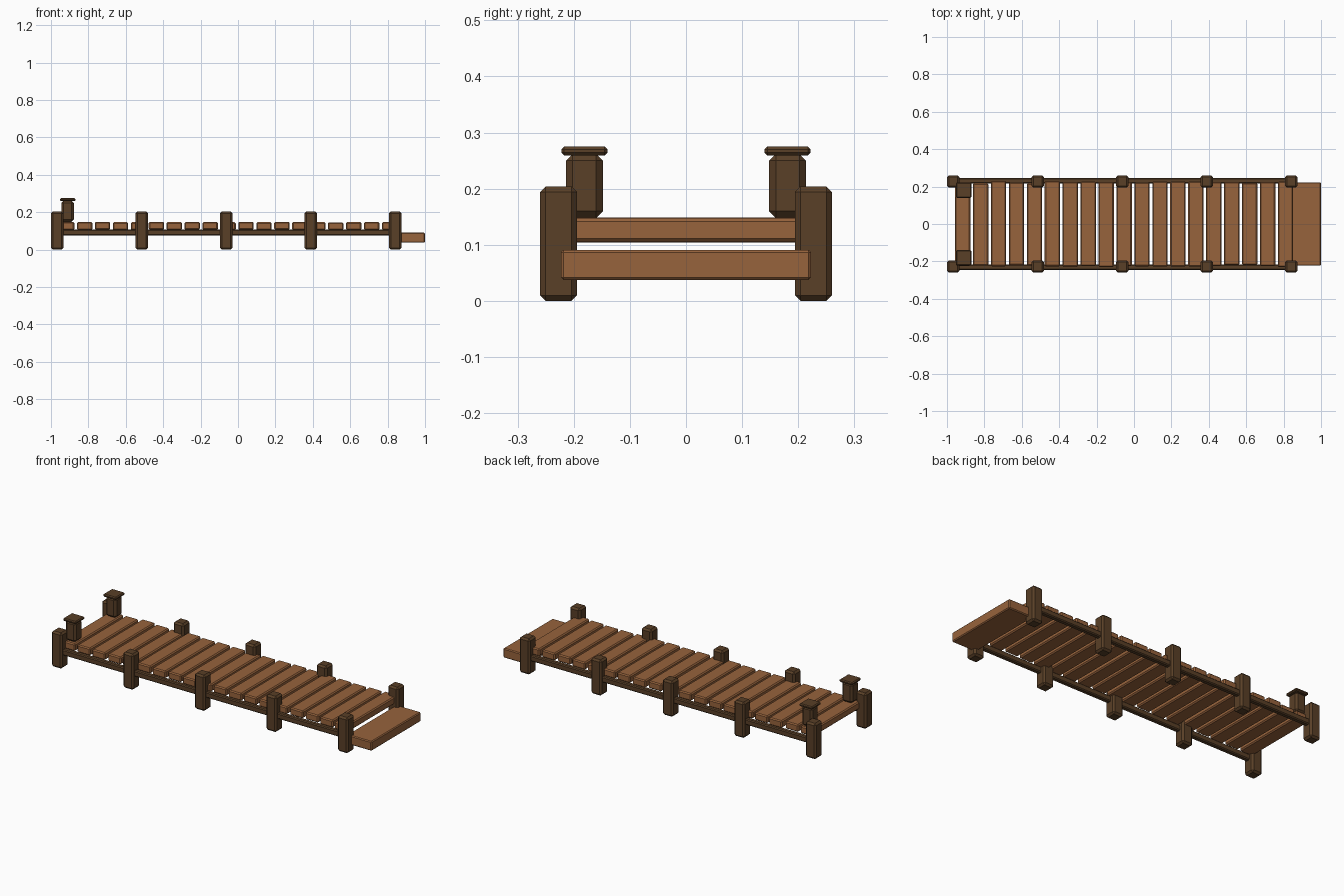
import bpy, bmesh, random
from mathutils import Vector

if "Cube" in bpy.data.objects:
    bpy.data.objects.remove(bpy.data.objects["Cube"])

random.seed(4)


def material(name, rgb):
    m = bpy.data.materials.new(name)
    m.diffuse_color = (*rgb, 1)
    m.use_nodes = True
    m.node_tree.nodes["Principled BSDF"].inputs["Base Color"].default_value = m.diffuse_color
    return m


PLANK = material("plank_wood", (0.31, 0.125, 0.045))
DARK = material("dark_wood", (0.10, 0.05, 0.02))


def beam(name, lo, hi, mat, bevel):
    """Chamfered box between two opposite corners."""
    lo, hi = Vector(lo), Vector(hi)
    bm = bmesh.new()
    bmesh.ops.create_cube(bm, size=1)
    bmesh.ops.scale(bm, vec=hi - lo, verts=bm.verts)
    bmesh.ops.bevel(bm, geom=bm.edges[:], offset=bevel, segments=1,
                    affect='EDGES', profile=0.5)
    mesh = bpy.data.meshes.new(name)
    bm.to_mesh(mesh)
    bm.free()
    mesh.materials.append(mat)
    ob = bpy.data.objects.new(name, mesh)
    ob.location = (lo + hi) / 2
    bpy.context.collection.objects.link(ob)
    return ob


# Deck planks with slightly uneven lengths and heights
for i in range(19):
    x = -0.916 + 0.0959 * i
    y = 0.224 + random.uniform(-0.005, 0.005)
    dy = random.uniform(-0.003, 0.003)
    dz = random.uniform(-0.002, 0.001)
    beam(f"deck_plank_{i + 1}", (x - 0.041, dy - y, 0.106 + dz),
         (x + 0.041, dy + y, 0.148 + dz), PLANK, 0.006)

# Low step at the shore end
beam("end_step", (0.845, -0.223, 0.037), (1.0, 0.223, 0.091), PLANK, 0.005)

for side, s in (("front", -1), ("back", 1)):
    # Long side rail
    yc = s * 0.231
    beam(f"{side}_rail", (-0.955, yc - 0.014, 0.075),
         (0.85, yc + 0.014, 0.108), DARK, 0.005)
    # Support posts
    for i in range(5):
        x = -0.967 + 0.452 * i
        yc = s * 0.227
        beam(f"{side}_post_{i + 1}", (x - 0.033, yc - 0.033, 0),
             (x + 0.033, yc + 0.033, 0.204), DARK, 0.010)
    # Mooring bollard with cap
    x, yc = -0.911, s * 0.181
    beam(f"{side}_bollard", (x - 0.033, yc - 0.033, 0.148),
         (x + 0.033, yc + 0.033, 0.262), DARK, 0.012)
    beam(f"{side}_bollard_cap", (x - 0.041, yc - 0.041, 0.259),
         (x + 0.041, yc + 0.041, 0.275), DARK, 0.005)
